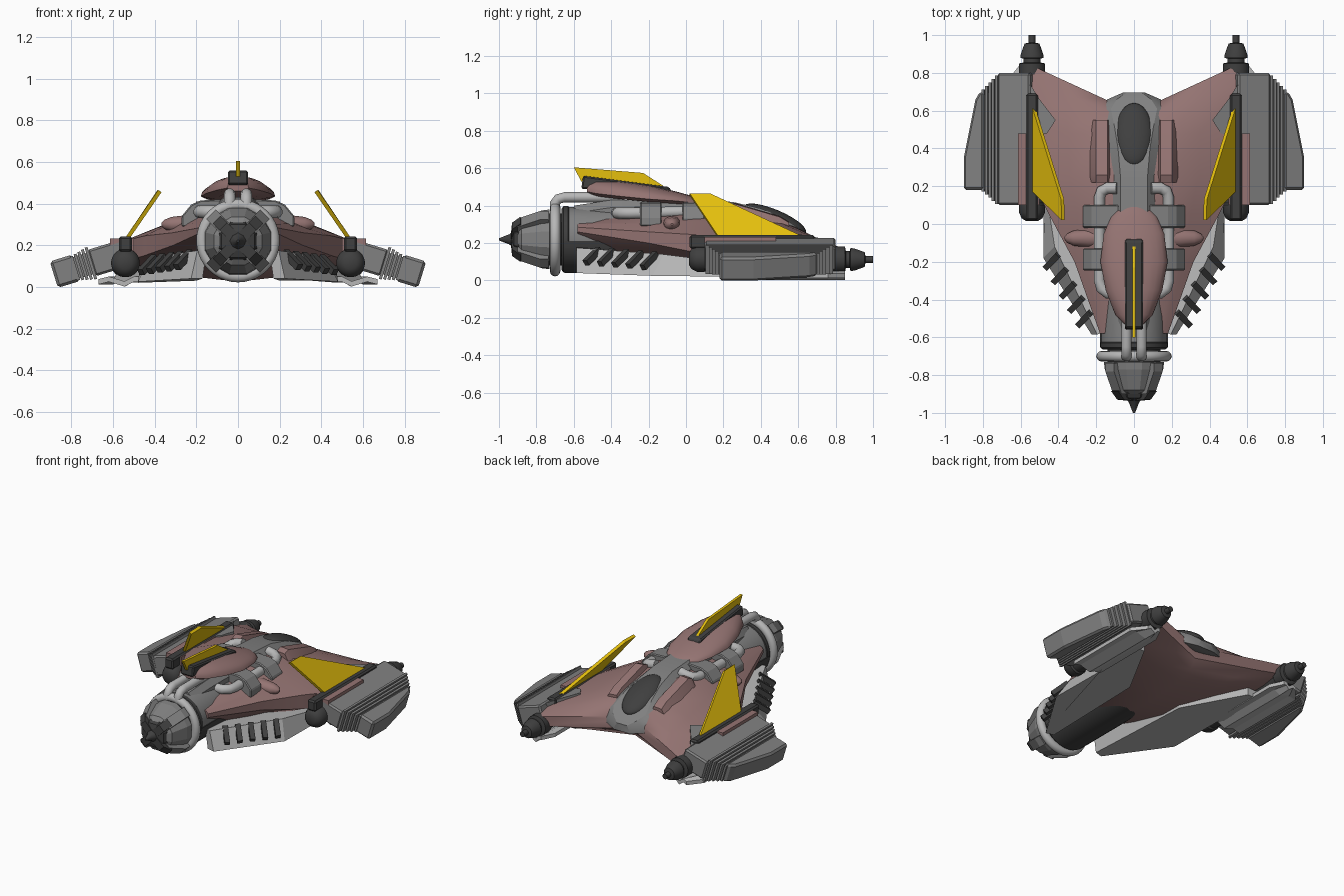
import bpy, bmesh, math
from mathutils import Vector

if "Cube" in bpy.data.objects:
    bpy.data.objects.remove(bpy.data.objects["Cube"])

def mat(name, c):
    m = bpy.data.materials.new(name)
    m.diffuse_color = (*c, 1)
    m.use_nodes = True
    m.node_tree.nodes["Principled BSDF"].inputs["Base Color"].default_value = m.diffuse_color
    return m

MAUVE = mat("mauve_paint", (0.30, 0.175, 0.17))
GREY = mat("mid_grey_metal", (0.22, 0.22, 0.22))
DARK = mat("dark_metal", (0.05, 0.05, 0.05))
LIGHT = mat("light_grey_metal", (0.47, 0.47, 0.47))
YELLOW = mat("yellow_fin", (0.78, 0.52, 0.004))

def loft(name, rings, m, mirror=False, smooth=35, bevel=0):
    """Skin closed rings of equal length and cap both ends."""
    bm = bmesh.new()
    vs = [[bm.verts.new(p) for p in r] for r in rings]
    n = len(rings[0])
    for a, b in zip(vs, vs[1:]):
        for i in range(n):
            j = (i + 1) % n
            bm.faces.new((a[i], a[j], b[j], b[i]))
    bm.faces.new(vs[0])
    bm.faces.new(vs[-1])
    bmesh.ops.recalc_face_normals(bm, faces=bm.faces)
    me = bpy.data.meshes.new(name)
    me.materials.append(m)
    bm.to_mesh(me)
    bm.free()
    ob = bpy.data.objects.new(name, me)
    bpy.context.collection.objects.link(ob)
    if bevel:
        bv = ob.modifiers.new("bevel", 'BEVEL')
        bv.width, bv.segments = bevel, 1
    if mirror:
        ob.modifiers.new("mirror", 'MIRROR')
    if smooth:
        bpy.ops.object.select_all(action='DESELECT')
        bpy.context.view_layer.objects.active = ob
        ob.select_set(True)
        bpy.ops.object.shade_smooth_by_angle(angle=math.radians(smooth))
    return ob

def lathe(name, prof, m, x=0, z=0.22, n=32, **k):
    """Turn (y, radius) pairs about an axis along y."""
    return loft(name, [[(x + r * math.cos(2*math.pi*(i+.5)/n), y, z + r * math.sin(2*math.pi*(i+.5)/n))
                        for i in range(n)] for y, r in prof], m, **k)

def sweep(name, path, r, m, n=12, **k):
    """Round (or square, n=4) bar along a path."""
    P = [Vector(p) for p in path]
    rings, last = [], None
    for i, p in enumerate(P):
        t = (P[min(i+1, len(P)-1)] - P[max(i-1, 0)]).normalized()
        a = t.cross(Vector((0, 0, 1)) if abs(t.z) < .9 else Vector((0, 1, 0))).normalized()
        if last and a.dot(last) < 0:            # keep ring windings matched
            a = -a
        b, last = t.cross(a), a
        rings.append([p + r * (a * math.cos(2*math.pi*(j+.5)/n) + b * math.sin(2*math.pi*(j+.5)/n)) for j in range(n)])
    return loft(name, rings, m, **k)

def block(name, x, y, z, m, **k):
    return loft(name, [[(a, b, c) for a, b in ((x[0], y[0]), (x[1], y[0]), (x[1], y[1]), (x[0], y[1]))] for c in z], m, smooth=0, **k)

# winged hull: half sections (x, z) at y + k*x, mirrored round the centre
sections = [
    (-.58, 0, [(0, .31), (.12, .31), (.165, .30), (.18, .285), (.18, .26), (.12, .20), (0, .2)]),
    (-.2, 0, [(0, .39), (.16, .355), (.25, .305), (.315, .26), (.31, .20), (.18, .10), (0, .07)]),
    (.05, 0, [(0, .41), (.17, .375), (.3, .315), (.45, .245), (.45, .15), (.22, .05), (0, .025)]),
    (.25, 0, [(0, .40), (.17, .375), (.34, .305), (.55, .22), (.55, .12), (.22, .05), (0, .025)]),
    (.45, .1, [(0, .35), (.17, .325), (.35, .27), (.57, .205), (.57, .10), (.24, .055), (0, .04)]),
    (.55, .34, [(0, .28), (.16, .275), (.36, .235), (.57, .19), (.57, .10), (.27, .08), (0, .08)]),
    (.59, .46, [(0, .2), (.15, .21), (.42, .185), (.55, .17), (.55, .11), (.38, .115), (0, .14)])]
loft("winged_hull", [[(x, y + k*x, z) for x, z in h] + [(-x, y + k*x, z) for x, z in h[-2:0:-1]]
                     for y, k, h in sections], MAUVE, smooth=40)

# main barrel and nozzle at the -y end
lathe("barrel", [(-.63, .174), (-.2, .174), (.1, .12)], GREY)
lathe("barrel_collar", [(-.665, .165), (-.655, .178), (-.63, .178), (-.62, .17)], DARK)
loft("barrel_belly", [[(.179*math.cos(a), y, .22 + .179*math.sin(a)) for a in
      [math.pi + .05 + i*(math.pi-.1)/16 for i in range(17)]] for y in (-.65, .02)], DARK)
lathe("nozzle_neck", [(-.75, .14), (-.62, .14)], DARK)
lathe("nozzle", [(-.91, .075), (-.88, .12), (-.77, .16), (-.73, .165)], GREY, n=12, smooth=0)
lathe("nozzle_cap", [(-.93, .05), (-.92, .085), (-.88, .105)], DARK, n=8, smooth=0)
lathe("nozzle_spike", [(-1, .006), (-.945, .028), (-.93, .04), (-.9, .04)], DARK, n=12)
for i in range(4):                              # petals set in an X, dark inner tips
    c, s = math.cos(math.pi/4 + i*math.pi/2), math.sin(math.pi/4 + i*math.pi/2)
    for part, m, prof, h in (("petal", GREY, ((.06, -.90), (.125, -.90), (.182, -.78), (.182, -.735), (.06, -.735)), .032),
                             ("tip", DARK, ((.03, -.935), (.10, -.93), (.145, -.885), (.03, -.86)), .026)):
        loft(f"nozzle_{part}_{i}", [[(r*c - w*s, y, .22 + r*s + w*c) for r, y in prof] for w in (-h, h)], m, smooth=0)
bpy.ops.mesh.primitive_torus_add(major_radius=.172, minor_radius=.028, major_segments=40, minor_segments=12,
                                 location=(0, -.7, .222), rotation=(math.pi/2, 0, 0))
ring = bpy.context.object
ring.name = "pipe_ring"
ring.data.materials.append(LIGHT)
bpy.ops.object.shade_smooth()
sweep("top_pipe", [(.04, -.7, .38), (.04, -.7, .415), (.04, -.685, .435), (.04, -.65, .445), (.04, -.33, .445)],
      .028, LIGHT, mirror=True)

# grey spine and cockpit surround
spine = [(-.6, .07, .40, .3), (-.4, .10, .43, .3), (0, .11, .435, .3), (.25, .11, .42, .3), (.4, .13, .385, .25),
         (.52, .16, .335, .22), (.61, .188, .275, .18), (.66, .14, .245, .17), (.695, .06, .21, .16)]
loft("spine_and_cockpit", [[(-w, y, b), (-w, y, t-.04), (-w*.65, y, t), (w*.65, y, t), (w, y, t-.04), (w, y, b)]
                           for y, w, t, b in spine], GREY, smooth=25)
bpy.ops.mesh.primitive_uv_sphere_add(segments=24, ring_count=12, radius=1, location=(0, .475, .328), rotation=(-.4, 0, 0))
canopy = bpy.context.object
canopy.name = "canopy"
canopy.scale = (.1, .18, .05)
canopy.data.materials.append(DARK)
bpy.ops.object.shade_smooth()
loft("cockpit_cheek", [[(.12, y, z-.06), (.14, y, z), (.2, y, z-.005), (.232, y, z-.06)] for y, z in
     ((.22, .40), (.26, .415), (.5, .345), (.55, .315))], MAUVE, mirror=True)

# dorsal hump and top fin
hump = [(-.53, .05, .525, .475), (-.48, .1, .535, .465), (-.35, .15, .53, .45), (-.2, .178, .51, .435), (-.05, .16, .475, .425),
        (.04, .12, .45, .415), (.09, .07, .43, .41), (.105, .03, .42, .41)]
loft("dorsal_hump", [[(w*math.cos(i*math.pi/12), y, b + (t-b)*math.sin(i*math.pi/12)) for i in range(13)]
                     + [(-w*.6, y, b-.015), (w*.6, y, b-.015)] for y, w, t, b in hump], MAUVE)
loft("top_fin_base", [[(x, y, z) for y, z in ((-.56, .49), (-.55, .56), (-.09, .50), (-.07, .46))] for x in (-.048, .048)],
     DARK, smooth=0, bevel=.008)
loft("top_fin", [[(x, y, z) for y, z in ((-.6, .605), (-.23, .575), (-.12, .505), (-.56, .53))] for x in (-.009, .009)], YELLOW, smooth=0)

# clamps, side pipes and blisters on the shoulders
for i, (a, b) in enumerate(((-.245, -.13), (-.02, .1))):
    loft(f"pipe_clamp_{i}", [[(x, y, z) for x, z in ((.08, .42), (.18, .415), (.225, .395), (.27, .34), (.27, .29), (.08, .29))]
                             for y in (a, b)], GREY, smooth=0, mirror=True, bevel=.006)
sweep("side_pipe", [(.09, .19, .40), (.14, .19, .39), (.17, .175, .38), (.183, .14, .37), (.183, -.3, .36), (.172, -.34, .36),
                    (.14, -.365, .36), (.09, -.37, .36)], .031, LIGHT, mirror=True)
loft("shoulder_blister", [[(x, -.075 + r*math.cos(a), .30 + .9*r*math.sin(a)) for a in [i*math.pi/6 for i in range(12)]]
     for x, r in ((.1, .05), (.24, .05), (.32, .04), (.355, .024), (.368, .006))], MAUVE, mirror=True)

# lower armour skirts
low = [(.17, -.57, .04), (.225, -.585, .04), (.48, -.18, .025), (.48, .25, .02), (.6, .32, .03), (.58, .6, .03), (.42, .6, .03), (.2, .2, .03)]
top = [(.15, -.57, .18), (.195, -.585, .175), (.42, -.12, .14), (.47, .2, .1), (.57, .32, .09), (.55, .6, .08), (.42, .6, .08), (.18, .2, .1)]
loft("lower_skirt", [low, top], LIGHT, mirror=True, smooth=0)
strip = [(.46, .025), (.5, .025), (.545, .002), (.62, .025), (.67, .012)]
loft("lower_rear_plate", [[(.54 + (x-.54)*k, y, z) for x, z in strip] + [(.54 + (x-.54)*k, y, z + .025) for x, z in strip[::-1]]
                          for y, k in ((.22, 1), (.76, 1), (.85, .45))], LIGHT, mirror=True, smooth=0)
for i in range(5):                              # slanted vents along the skirt
    x, y = .262 + .043*i, -.505 + .076*i
    z = .13 - .006*i
    sweep(f"skirt_vent_{i}", [(x-.035, y+.04, z+.036), (x+.032, y-.03, z-.036)], .023, DARK, n=4, mirror=True, smooth=0)

# side pods: tilted stack of plates; u runs outward and down
T = math.radians(17)
def slab(name, outline, h, m, **k):
    def P(u, y, w):
        return (.57 + u*math.cos(T) + w*math.sin(T), y, .155 - u*math.sin(T) + w*math.cos(T))
    loft(name, [[P(u, y, w) for u, y in outline] for w in (-h, h)], m, mirror=True, smooth=0, **k)

slab("pod_root", [(-.04, .1), (.14, .1), (.14, .8), (-.04, .8)], .066, GREY, bevel=.01)
for i in range(5):
    u, a, b = .135 + .02*i, .105 + .017*i, .785 - .018*i
    slab(f"pod_rib_{i}", [(u, a), (u+.014, a), (u+.014, b), (u, b)], .08 - .005*i, GREY)
slab("pod_core", [(.1, .15), (.26, .2), (.26, .66), (.1, .74)], .054, GREY)
slab("pod_outer", [(.215, .18), (.328, .18), (.328, .36), (.265, .66), (.24, .7), (.215, .7)], .066, GREY, bevel=.014)
block("wing_edge_block", (.5, .615), (.1, .48), (.12, .232), MAUVE, mirror=True)
loft("wing_patch", [[(x, y, z - .27*(x-.5)) for x, y in ((.415, .55), (.46, .48), (.53, .46), (.55, .74), (.5, .66))]
                    for z in (.17, .236)], GREY, mirror=True, smooth=0)

# side engine tubes with stepped rear tips
lathe("side_tube", [(.015, .03), (.03, .055), (.06, .069), (.1, .069), (.11, .06), (.8, .06)], DARK, x=.54, z=.115, n=24, mirror=True)
lathe("tube_tip", [(.78, .07), (.85, .07), (.855, .045), (.875, .045), (.88, .062), (.9, .06), (.955, .04), (.96, .018), (1, .018)],
      DARK, x=.54, z=.112, n=20, mirror=True)

# leaning side fins on dark rails
block("side_fin_rail", (.508, .572), (.02, .69), (.17, .242), DARK, mirror=True, bevel=.01)
loft("side_fin", [[(x + d, y, z + d*.65) for x, y, z in ((.53, .17, .235), (.375, .02, .46), (.378, .13, .46), (.53, .615, .235))]
                  for d in (-.008, .008)], YELLOW, mirror=True, smooth=0)
